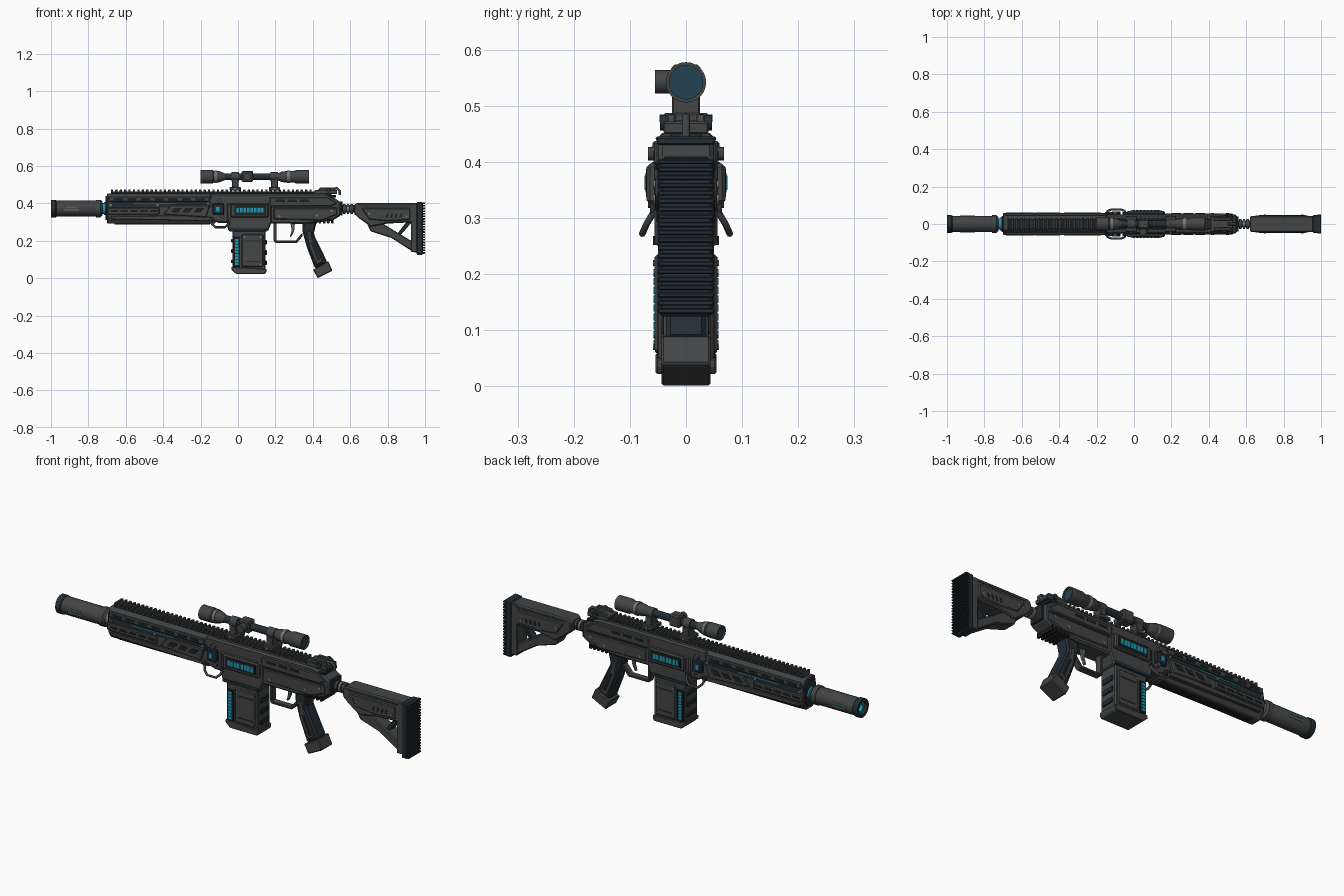
import bpy, bmesh, math
from mathutils import Vector

cube = bpy.data.objects.get("Cube")
if cube:
    bpy.data.objects.remove(cube, do_unlink=True)


def material(name, red, green, blue):
    mat = bpy.data.materials.new(name)
    mat.use_nodes = True
    color = (red, green, blue, 1)
    mat.diffuse_color = color
    mat.node_tree.nodes["Principled BSDF"].inputs["Base Color"].default_value = color
    return mat


gunmetal = material("gunmetal grey", .056, .058, .06)
navy = material("dark navy", .016, .027, .036)
black = material("black", .012, .013, .015)
steel = material("light steel", .18, .18, .18)
cyan = material("glowing cyan", .01, .33, .45)
glass = material("lens blue", .016, .055, .085)


def finish(name, mat, bm, bevel=0, mirror=False, smooth=False):
    bmesh.ops.recalc_face_normals(bm, faces=bm.faces)
    mesh = bpy.data.meshes.new(name)
    bm.to_mesh(mesh)
    bm.free()
    mesh.materials.append(mat)
    obj = bpy.data.objects.new(name, mesh)
    bpy.context.collection.objects.link(obj)
    if smooth:
        for poly in mesh.polygons:
            poly.use_smooth = True
        mesh.set_sharp_from_angle(angle=math.radians(35))
    if bevel:
        mod = obj.modifiers.new("bevel", 'BEVEL')
        mod.width, mod.segments = bevel, 1
    if mirror:
        mod = obj.modifiers.new("mirror", 'MIRROR')
        mod.use_axis = (False, True, False)
    return obj


def extrude(points, direction):
    bm = bmesh.new()
    face = bm.faces.new([bm.verts.new(p) for p in points])
    new = bmesh.ops.extrude_face_region(bm, geom=[face])["geom"]
    bmesh.ops.translate(bm, vec=direction, verts=[v for v in new if isinstance(v, bmesh.types.BMVert)])
    return bm


def rect(left, right, low, high, lean=0):
    return [(left, low), (right, low), (right + lean, high), (left + lean, high)]


# Side outline extruded through the full width
def prism(name, mat, outline, half, bevel=.003):
    bm = extrude([(x, -half, z) for x, z in outline], Vector((0, 2 * half, 0)))
    return finish(name, mat, bm, bevel)


# Side outline extruded outward on both flanks
def flank(name, mat, outline, inner, outer, bevel=.0):
    bm = extrude([(x, inner, z) for x, z in outline], Vector((0, outer - inner, 0)))
    return finish(name, mat, bm, bevel, mirror=True)


# Symmetric cross-section extruded lengthwise
def bar(name, mat, half_section, start, end, bevel=.003):
    ring = half_section + [(-y, z) for y, z in reversed(half_section)]
    bm = extrude([(start, y, z) for y, z in ring], Vector((end - start, 0, 0)))
    return finish(name, mat, bm, bevel)


# Profile of (x, radius) turned round a lengthwise axis
def lathe(name, mat, profile, height, sides=24):
    bm = bmesh.new()
    verts = [bm.verts.new((x, 0, height + r)) for x, r in profile]
    edges = [bm.edges.new(pair) for pair in zip(verts, verts[1:])]
    bmesh.ops.spin(bm, geom=verts + edges, cent=(0, 0, height), axis=(1, 0, 0),
                   angle=math.tau, steps=sides, use_duplicate=False)
    bmesh.ops.remove_doubles(bm, verts=bm.verts, dist=.0001)
    return finish(name, mat, bm, smooth=True)


def studs(name, mat, spots, inner, outer, radius, mirror=True):
    bm = bmesh.new()
    for x, z in spots:
        made = bmesh.ops.create_cone(bm, cap_ends=True, segments=12, radius1=radius,
                                     radius2=radius, depth=outer - inner)["verts"]
        for v in made:
            a, b, c = v.co
            v.co = (x + a, (inner + outer) / 2 + c, z + b)
    return finish(name, mat, bm, mirror=mirror, smooth=True)


def repeat(obj, count, dx=0, dz=0):
    mod = obj.modifiers.new("row", 'ARRAY')
    mod.use_relative_offset, mod.use_constant_offset = False, True
    mod.count = count
    mod.constant_offset_displace = (dx, 0, dz)


def wire(name, mat, points, thickness, cyclic=False, mirror=False):
    curve = bpy.data.curves.new(name, 'CURVE')
    curve.dimensions = '3D'
    curve.bevel_depth, curve.bevel_resolution = thickness, 2
    spline = curve.splines.new('POLY')
    spline.points.add(len(points) - 1)
    for target, p in zip(spline.points, points):
        target.co = (*p, 1)
    spline.use_cyclic_u = cyclic
    curve.materials.append(mat)
    obj = bpy.data.objects.new(name, curve)
    bpy.context.collection.objects.link(obj)
    if mirror:
        obj.modifiers.new("mirror", 'MIRROR').use_axis = (False, True, False)


# Suppressor and barrel
BORE = .372
lathe("suppressor_body", gunmetal, [(-.98, .043), (-.75, .043), (-.73, .035)], BORE)
lathe("suppressor_cap", navy, [(-.94, .032), (-1, .032), (-1, .047), (-.975, .047), (-.97, .043)], BORE)
lathe("muzzle_glow", cyan, [(-.985, .031), (-.985, .02), (-.95, .02), (-.95, 0)], BORE)
lathe("suppressor_rear_band", gunmetal, [(-.76, .043), (-.76, .047), (-.735, .047), (-.725, .036)], BORE)
lathe("barrel", steel, [(-.74, .03), (-.68, .03)], BORE)
lathe("barrel_glow_ring", cyan, [(-.716, .03), (-.716, .034), (-.706, .034), (-.706, .03)], BORE)
flank("suppressor_slit", steel, rect(-.93, -.85, .362, .367), .04, .045)
flank("suppressor_glow_slit", cyan, rect(-.92, -.86, .377, .381), .04, .0445)

# Handguard
bar("handguard", gunmetal, [(.028, .292), (.05, .325), (.05, .425), (.03, .452)], -.70, -.12, .004)
bar("handguard_keel", black, [(.02, .286), (.03, .30)], -.66, -.15)
flank("upper_side_strip", gunmetal, rect(-.69, -.15, .408, .437), .045, .06, .004)
flank("middle_side_strip", gunmetal, rect(-.70, -.42, .34, .377), .045, .059, .004)
flank("lower_side_panel", gunmetal, [(-.68, .315), (-.13, .305), (-.13, .325), (-.3, .335), (-.68, .332)],
      .035, .056, .003)
flank("rear_side_panel", gunmetal, [(-.4, .34), (-.17, .325), (-.15, .39), (-.36, .39)], .045, .06, .004)
flank("side_channel", navy, rect(-.68, -.14, .379, .406), .045, .053)
flank("side_glow_line", cyan, rect(-.56, -.33, .396, .4), .05, .055)
repeat(flank("upper_slot", black, rect(-.665, -.615, .416, .428), .055, .0615), 7, .073)
repeat(flank("middle_slot", black, rect(-.685, -.645, .353, .364, .006), .055, .0605), 5, .053)
repeat(flank("slanted_slot", black, rect(-.36, -.32, .35, .375, .02), .055, .0615), 3, .06)
studs("handguard_screw", steel, [(-.68, .39), (-.43, .39), (-.16, .4)], .05, .058, .006)
bar("front_collar", navy, [(.025, .31), (.042, .335), (.042, .41), (.025, .44)], -.708, -.69)

# Top rail with teeth
prism("rail_base", navy, rect(-.68, .5, .44, .463), .028)
repeat(prism("rail_tooth", gunmetal, rect(-.68, -.668, .455, .474), .032, .002), 46, .0236)

# Receiver
prism("receiver", gunmetal, [(-.15, .31), (-.1, .295), (.36, .29), (.5, .305), (.55, .335),
                             (.55, .405), (.5, .44), (.46, .452), (-.15, .452)], .05, .008)
flank("upper_receiver_plate", gunmetal, [(.17, .385), (.5, .385), (.53, .4), (.48, .432), (.17, .432)],
      .045, .056, .004)
flank("lower_receiver_plate", gunmetal, [(.19, .315), (.45, .31), (.53, .34), (.53, .375), (.19, .375)],
      .045, .055, .004)
repeat(flank("receiver_vent", black, rect(.2, .25, .408, .42), .05, .0575), 3, .065)
flank("receiver_seam", navy, rect(.17, .53, .376, .384), .045, .052)
studs("receiver_pin", steel, [(.22, .33), (.42, .335), (.5, .36)], .05, .059, .007)
repeat(prism("rear_grip_ridge", black, rect(.41, .423, .293, .32), .053, .002), 5, .022)
prism("rear_plate", navy, rect(.545, .56, .335, .41), .04)

# Magazine well with side displays
prism("magazine_well", gunmetal, [(-.05, .25), (.16, .25), (.18, .3), (.18, .4), (-.06, .4), (-.06, .29)], .056, .006)
flank("display_housing", gunmetal, rect(-.04, .165, .325, .397), .05, .07, .006)
flank("display_bezel", black, rect(-.02, .15, .338, .388), .066, .0715)
flank("display_backing", navy, rect(-.012, .142, .346, .38), .069, .0725)
repeat(flank("display_cell", cyan, rect(-.008, .006, .35, .376), .07, .074), 8, .0185)
flank("well_lip", navy, rect(-.045, .155, .252, .268), .05, .059)
flank("side_latch", navy, rect(-.135, -.075, .34, .4), .045, .064, .005)
flank("latch_light", cyan, rect(-.118, -.1, .355, .38), .06, .0665)
studs("latch_knob", gunmetal, [(-.085, .33), (-.1, .415)], .045, .068, .012)

# Sling loops
loop = [(-.15, .055, .315), (-.14, .07, .29), (-.12, .078, .272), (-.07, .078, .272),
        (-.05, .07, .29), (-.045, .055, .315)]
wire("sling_loop", gunmetal, loop, .006, mirror=True)
studs("sling_anchor", navy, [(-.145, .315), (-.05, .315)], .045, .064, .011)

# Magazine
prism("magazine", gunmetal, [(-.03, .055), (-.005, .028), (.14, .028), (.148, .04), (.148, .26), (-.03, .26)], .05, .006)
flank("magazine_panel", gunmetal, rect(.02, .135, .06, .235), .045, .056, .005)
flank("magazine_light_frame", black, rect(-.025, .012, .06, .22), .045, .0555, .002)
repeat(flank("magazine_light", cyan, rect(-.016, .003, .07, .083), .05, .0575), 9, dz=.0158)
repeat(flank("magazine_groove", navy, rect(.04, .12, .085, .092), .05, .0575), 2, dz=.11)
prism("magazine_base", gunmetal, [(-.035, .045), (-.01, .022), (.145, .022), (.152, .035), (.152, .05), (-.035, .06)], .054)
repeat(prism("magazine_front_lug", navy, rect(-.037, -.025, .08, .1), .04), 3, dz=.055)
repeat(prism("magazine_rear_lug", navy, rect(.142, .154, .07, .095), .035), 3, dz=.055)
studs("magazine_rivet", steel, [(.035, .22), (.12, .22), (.12, .07)], .05, .059, .005)

# Trigger and guard
prism("guard_front", gunmetal, rect(.19, .205, .2, .3), .018)
prism("guard_bottom", gunmetal, [(.19, .2), (.2, .188), (.315, .188), (.345, .225), (.345, .245), (.308, .2)], .018)
prism("trigger", steel, [(.28, .3), (.305, .3), (.3, .25), (.285, .22), (.277, .222), (.287, .255)], .008)

# Pistol grip
prism("grip", navy, [(.345, .3), (.42, .3), (.405, .235), (.478, .085), (.412, .05), (.368, .165), (.345, .25)], .036, .008)
flank("grip_panel", gunmetal, [(.365, .255), (.395, .25), (.395, .22), (.455, .09), (.42, .07), (.378, .17)],
      .03, .04, .004)
flank("grip_inlay", black, [(.388, .19), (.402, .19), (.44, .1), (.426, .092)], .035, .042)
prism("grip_foot", gunmetal, [(.402, .045), (.425, .0), (.505, .04), (.482, .092)], .044, .004)

# Buffer tube and collars
lathe("buffer_tube", navy, [(.54, .02), (.66, .02)], .37)
for index in range(3):
    start = .562 + index * .02
    lathe("buffer_ring", steel if index == 1 else gunmetal,
          [(start, .02), (start, .027), (start + .012, .027), (start + .012, .02)], .37)

# Stock
prism("stock_body", gunmetal, [(.62, .345), (.62, .39), (.635, .402), (.96, .402), (.96, .3), (.8, .292),
                               (.71, .275), (.65, .318)], .043, .006)
prism("stock_strut", gunmetal, [(.69, .29), (.71, .25), (.82, .215), (.94, .138), (.96, .138), (.96, .18),
                                (.85, .245), (.77, .295)], .034, .005)
prism("stock_inner_brace", navy, [(.85, .235), (.865, .225), (.93, .3), (.9, .3)], .022)
prism("stock_rear_post", gunmetal, rect(.925, .965, .14, .4), .043)
flank("stock_cheek_panel", gunmetal, [(.66, .375), (.92, .375), (.92, .312), (.8, .305), (.7, .315)], .035, .047, .004)
repeat(flank("stock_notch", black, rect(.79, .8, .325, .345, .006), .044, .0485), 4, .024)
flank("stock_top_groove", navy, rect(.65, .93, .384, .389), .04, .0445)
studs("stock_screw", steel, [(.7, .345), (.9, .33)], .04, .05, .006)
prism("butt_pad", navy, rect(.955, .988, .125, .406), .048, .005)
repeat(prism("butt_rib", navy, rect(.98, 1, .13, .139), .05, .002), 20, dz=.014)

# Scope
AXIS = .542
lathe("scope_tube", navy, [(-.1, .018), (.29, .018)], AXIS)
lathe("scope_objective", gunmetal, [(-.19, .03), (-.2, .03), (-.2, .036), (-.135, .036), (-.13, .031), (-.1, .03), (-.07, .018)], AXIS)
lathe("scope_front_band", steel, [(-.125, .03), (-.125, .034), (-.113, .034), (-.113, .03)], AXIS)
lathe("scope_eyepiece", gunmetal, [(.21, .018), (.235, .029), (.3, .031), (.31, .036), (.38, .036), (.38, .03), (.37, .03)], AXIS)
lathe("scope_rear_band", steel, [(.262, .029), (.262, .034), (.277, .034), (.277, .029)], AXIS)
for place in (-.192, .373):
    lathe("scope_lens", glass, [(place, 0), (place, .031)], AXIS)
prism("turret_block", gunmetal, rect(.02, .08, .514, .574), .026, .006)
studs("turret_knob", gunmetal, [(.05, .543)], -.055, -.02, .021, mirror=False)
for x in (-.015, .195):
    prism("scope_mount_foot", gunmetal, rect(x - .03, x + .03, .468, .487), .04)
    prism("scope_mount_post", gunmetal, rect(x - .018, x + .018, .48, .53), .025)
    lathe("scope_mount_ring", gunmetal, [(x - .02, .018), (x - .02, .025), (x + .02, .025), (x + .02, .018)], AXIS)
    studs("mount_bolt", steel, [(x, .478)], .036, .047, .007)

# Folding rear sight and charging handle
prism("rear_sight_base", gunmetal, rect(.41, .53, .45, .472), .04)
flank("rear_sight_wing", gunmetal, [(.42, .465), (.525, .465), (.515, .485), (.44, .486)], .018, .034, .003)
studs("rear_sight_wheel", navy, [(.485, .47)], .034, .046, .014)
wire("charging_hook", gunmetal, [(.5, 0, .478), (.53, 0, .48), (.545, 0, .465), (.545, 0, .445)], .007)
bar("charging_handle", navy, [(.05, .43), (.055, .445)], .49, .525)
